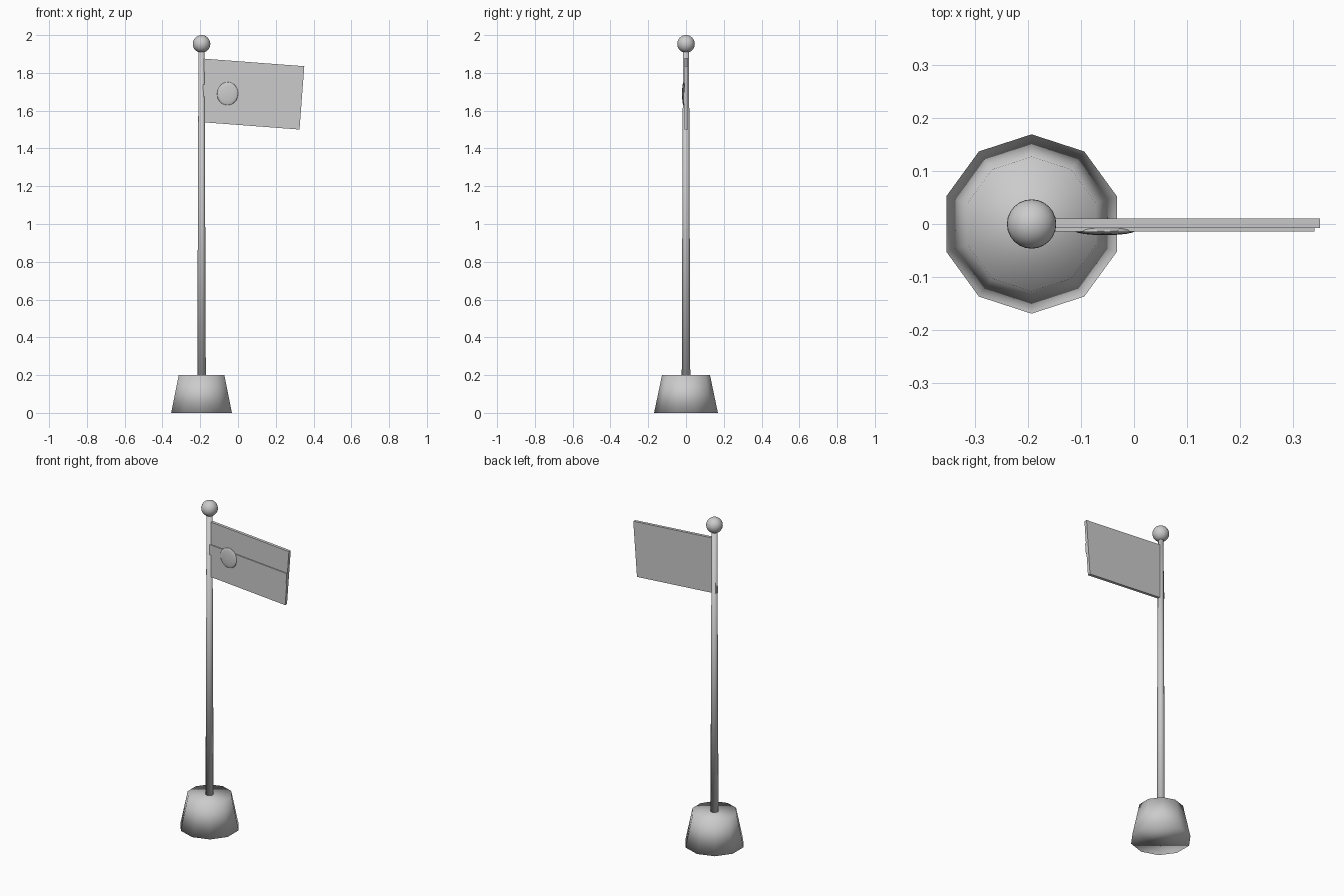
import bpy, math

if "Cube" in bpy.data.objects:
    bpy.data.objects.remove(bpy.data.objects["Cube"])

PX = -0.193                 # pole axis
TILT = math.radians(4.3)    # droop of the flag


def finish(name, smooth=True):
    ob = bpy.context.object
    ob.name = name
    bpy.ops.object.transform_apply(location=False, rotation=True, scale=True)
    if smooth:
        bpy.ops.object.shade_smooth()
    return ob


def post(name, sides, r1, r2, z1, z2, spin=0.0):
    bpy.ops.mesh.primitive_cone_add(vertices=sides, radius1=r1, radius2=r2, depth=z2 - z1,
                                    location=(PX, 0, (z1 + z2) / 2), rotation=(0, 0, spin))
    return finish(name)


def panel(name, height, y1, y2):
    bpy.ops.mesh.primitive_cube_add(size=1, location=(0.069, (y1 + y2) / 2, 1.688),
                                    rotation=(0, TILT, 0))
    bpy.context.object.scale = (0.54, y2 - y1, height)
    return finish(name, smooth=False)


def ball(name, loc, radii, segments, rings, tilt=0.0):
    bpy.ops.mesh.primitive_uv_sphere_add(segments=segments, ring_count=rings, radius=1,
                                         location=loc, rotation=(0, tilt, 0))
    bpy.context.object.scale = radii
    return finish(name)


# Ten-sided tapered base, slim pole and round finial
post("base", 10, 0.169, 0.127, 0.0, 0.2)
post("pole", 12, 0.023, 0.016, 0.1, 1.93)
ball("finial", (PX, 0, 1.9535), (0.0465,) * 3, 24, 16)

# Flag with a raised stripe and a flattened round emblem on the front
panel("flag", 0.336, -0.008, 0.010)
panel("flag_stripe", 0.063, -0.014, -0.002)
ball("flag_disc", (-0.055, -0.013, 1.69), (0.057, 0.008, 0.061), 16, 12, TILT)
